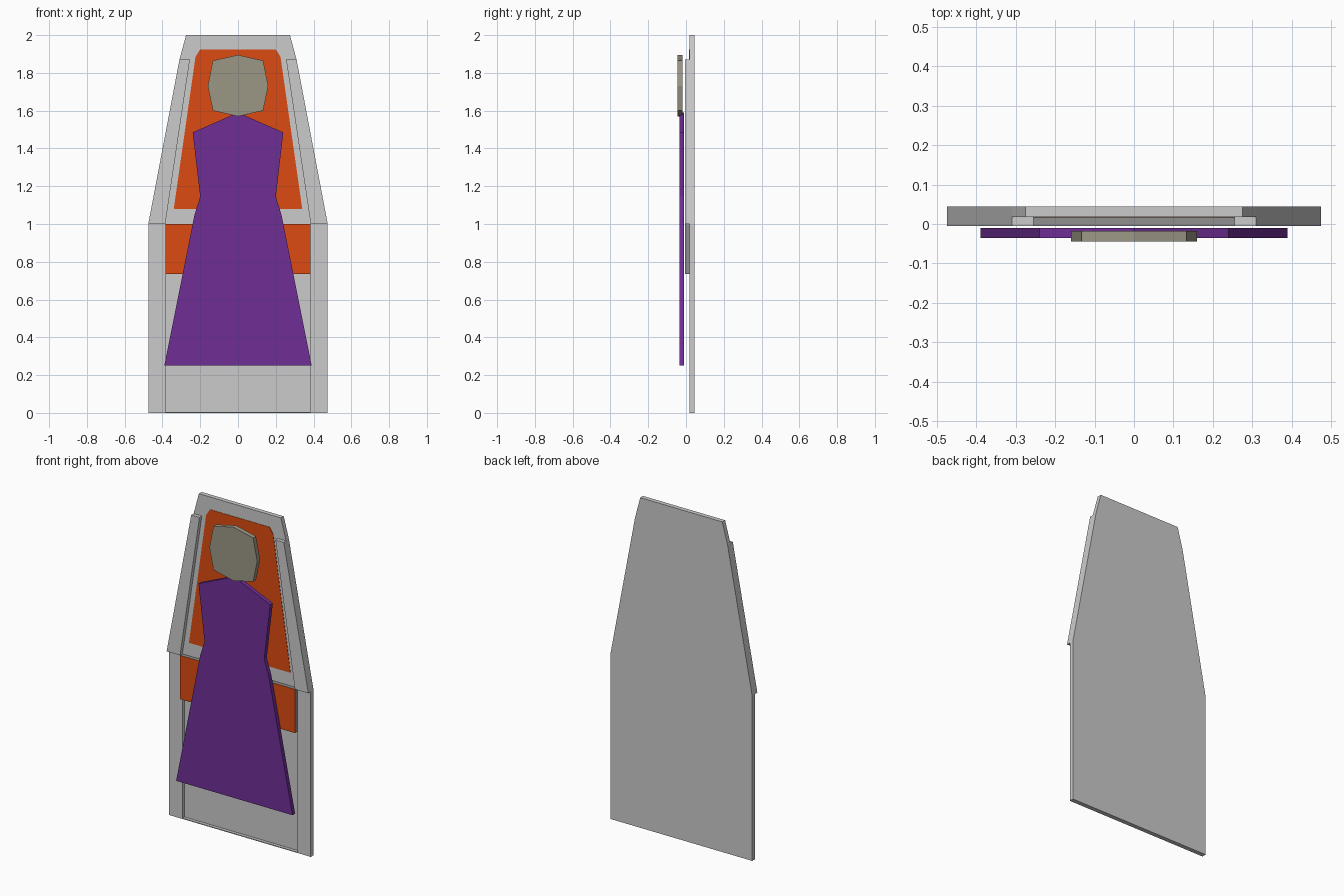
import bpy
import bmesh

if "Cube" in bpy.data.objects:
    bpy.data.objects.remove(bpy.data.objects["Cube"])


def material(name, rgb):
    m = bpy.data.materials.new(name)
    m.diffuse_color = (*rgb, 1)
    m.use_nodes = True
    m.node_tree.nodes["Principled BSDF"].inputs["Base Color"].default_value = m.diffuse_color
    return m


def prism(name, points, y0, y1, mat=None, front_mat=None):
    """Extrude an x-z outline from y0 (front) to y1 (back)."""
    bm = bmesh.new()
    front = bm.faces.new([bm.verts.new((x, y0, z)) for x, z in points])
    ext = bmesh.ops.extrude_face_region(bm, geom=[front], use_keep_orig=True)
    moved = [v for v in ext["geom"] if isinstance(v, bmesh.types.BMVert)]
    bmesh.ops.translate(bm, verts=moved, vec=(0, y1 - y0, 0))
    bmesh.ops.recalc_face_normals(bm, faces=bm.faces)
    bm.normal_update()
    mesh = bpy.data.meshes.new(name)
    if front_mat:
        for f in bm.faces:
            f.material_index = 1 if f.normal.y < -0.9 else 0
    bm.to_mesh(mesh)
    bm.free()
    if mat or front_mat:
        mesh.materials.append(mat)
    if front_mat:
        mesh.materials.append(front_mat)
    ob = bpy.data.objects.new(name, mesh)
    bpy.context.collection.objects.link(ob)
    return ob


def mirrored(half):
    """Complete a right-hand outline with its left-hand reflection."""
    return half + [(-x, z) for x, z in reversed(half) if x > 0]


orange = material("orange", (0.72, 0.07, 0.006))
purple = material("purple", (0.16, 0.028, 0.30))
stone = material("stone", (0.33, 0.31, 0.24))
grey = material("grey", (0.28, 0.28, 0.28))

# tapered slab: thin full back sheet plus a front layer with a recessed lower centre
side = [(0.475, 0), (0.475, 1.0), (0.31, 1.87), (0.275, 2.0)]
prism("back_sheet", mirrored(side), 0.037, 0.045)
prism("front_frame", mirrored([(0.385, 1.0), (0.385, 0)] + side), 0.018, 0.037)
prism("recess_sill", mirrored([(0.385, 0), (0.385, 0.005)]), 0.018, 0.037)

# raised slanting rails on the upper half
rail = [(0.385, 1.0), (0.475, 1.0), (0.31, 1.87), (0.255, 1.87)]
for label, s in (("right", 1), ("left", -1)):
    prism(f"{label}_rail", [(s * x, z) for x, z in rail], -0.005, 0.018)

# orange upper inlay and lower cross block with an orange face
prism("upper_inlay", mirrored([(0.34, 1.08), (0.225, 1.885), (0.2, 1.925)]),
      0.016, 0.018, orange)
prism("cross_block", mirrored([(0.385, 0.735), (0.385, 1.0)]),
      -0.005, 0.037, grey, orange)

# flat figure: robe and eight-sided head
prism("robe", mirrored([(0.39, 0.25), (0.23, 1.05), (0.2, 1.145),
                        (0.24, 1.485), (0, 1.59)]), -0.035, -0.01, purple)
prism("head", mirrored([(0, 1.57), (0.133, 1.6), (0.16, 1.73),
                        (0.133, 1.865), (0, 1.895)]), -0.045, -0.018, stone)
